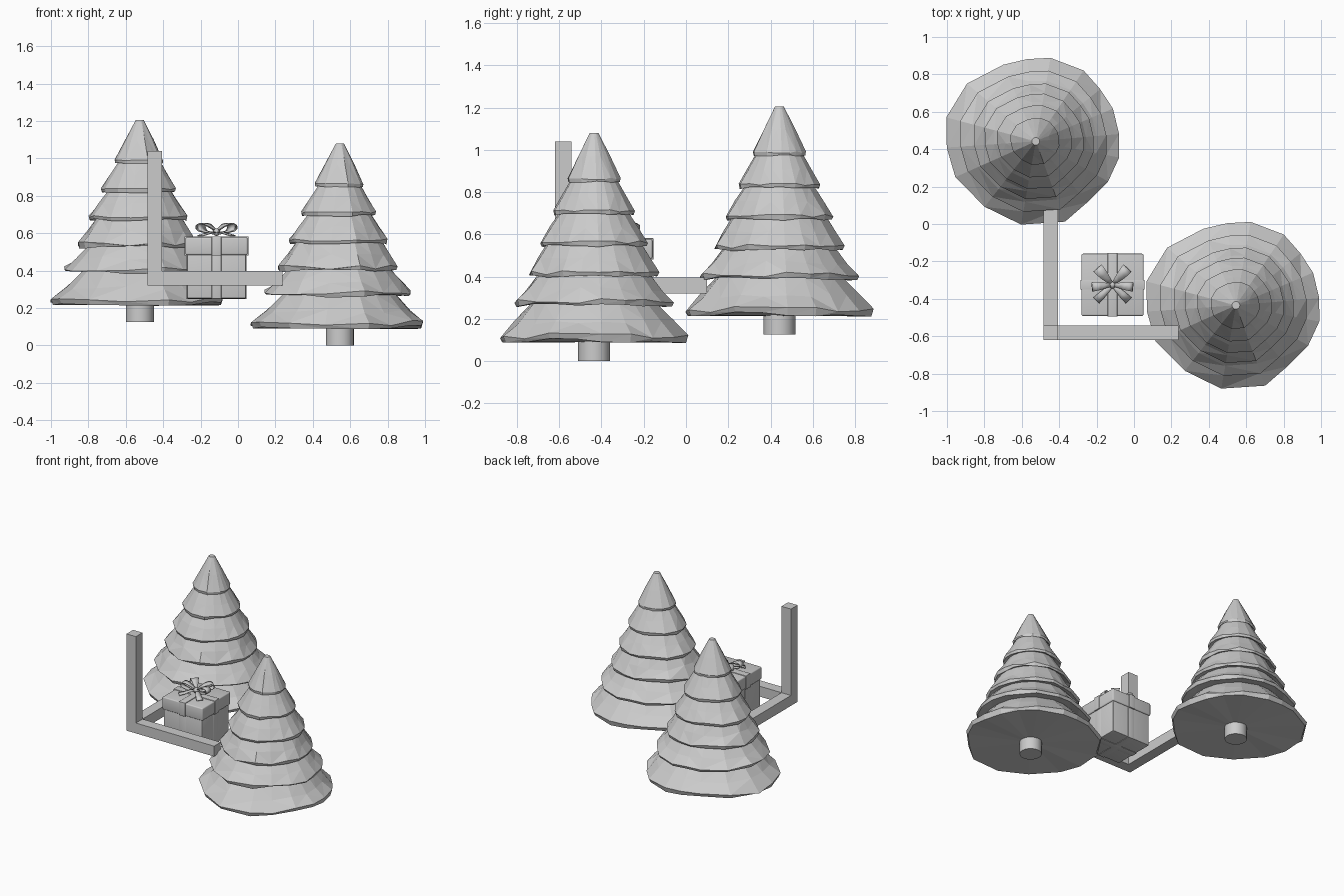
import bpy, bmesh, math, random
from mathutils import Vector, Matrix

if "Cube" in bpy.data.objects:
    bpy.data.objects.remove(bpy.data.objects["Cube"])


def finish(name, bm, smooth=False):
    bmesh.ops.recalc_face_normals(bm, faces=bm.faces[:])
    me = bpy.data.meshes.new(name)
    bm.to_mesh(me)
    bm.free()
    ob = bpy.data.objects.new(name, me)
    bpy.context.collection.objects.link(ob)
    if smooth:
        bpy.ops.object.select_all(action='DESELECT')
        ob.select_set(True)
        bpy.context.view_layer.objects.active = ob
        bpy.ops.object.shade_smooth_by_angle(angle=math.radians(40))
    return ob


def box(name, lo, hi, bevel=0.0):
    bm = bmesh.new()
    lo, hi = Vector(lo), Vector(hi)
    bmesh.ops.create_cube(bm, size=1, matrix=Matrix.Translation((lo + hi) / 2)
                          @ Matrix.Diagonal((*(hi - lo), 1)))
    if bevel:
        bmesh.ops.bevel(bm, geom=bm.edges[:], offset=bevel, segments=3,
                        profile=0.5, affect='EDGES')
    return finish(name, bm, bevel > 0)


# Foliage: uneven lowest outline as (angle, radius)
OUTLINE = [(5, .445), (23, .446), (39, .441), (56, .455), (80, .451), (96, .44),
           (113, .443), (140, .478), (165, .493), (184, .475), (204, .469),
           (232, .442), (260, .45), (290, .455), (310, .425), (331, .44), (349, .452)]
# Tiers: lip height, rim radius, neck radius, neck height, jaggedness
TIERS = [(.085, .455, .305, .27, 1.0), (.255, .385, .27, .41, .8),
         (.39, .315, .225, .56, .7), (.54, .26, .165, .705, .5),
         (.69, .197, .11, .86, .4), (.845, .128, .021, 1.08, .3)]


def tree(prefix, pos):
    rnd = random.Random(4)
    bm = bmesh.new()
    rings = []

    def ring(radius, z, wobble, dz):
        vs = []
        for a, r in OUTLINE:
            k = 1 + (r / .453 - 1) * wobble
            t = math.radians(a)
            vs.append(bm.verts.new((radius * k * math.cos(t), radius * k * math.sin(t),
                                    z + rnd.uniform(-dz, dz))))
        rings.append(vs)

    for z, r, neck, ztop, j in TIERS:
        ring(r * .975, z + .012 * j, 1, .012 * j)
        ring(r, z + .012 + .022 * j, 1, .016 * j)
        ring(r * .52 + neck * .48, z * .5 + ztop * .5 + .008, .7, .012 * j)
        ring(neck, ztop, .3, 0)
    n = len(OUTLINE)
    for a, b in zip(rings, rings[1:]):
        for i in range(n):
            k = (i + 1) % n
            bm.faces.new((a[i], a[k], b[k], b[i]))
    bm.faces.new(rings[-1])
    hub = bm.verts.new((0, 0, .09))
    for i in range(n):
        bm.faces.new((rings[0][(i + 1) % n], rings[0][i], hub))
    bmesh.ops.triangulate(bm, faces=[f for f in bm.faces if len(f.verts) == 4])
    finish(prefix + "_foliage", bm).location = pos

    # Trunk
    bm = bmesh.new()
    bmesh.ops.create_cone(bm, cap_ends=True, segments=20, radius1=.075, radius2=.075,
                          depth=.13, matrix=Matrix.Translation((0, 0, .065)))
    finish(prefix + "_trunk", bm, True).location = pos


tree("front_tree", (.545, -.435, 0))
tree("back_tree", (-.525, .442, .125))

# Three-way corner frame
box("frame_post", (-.485, -.62, .32), (-.407, -.542, 1.04))
box("frame_side_arm", (-.407, -.62, .32), (.237, -.542, .397))
box("frame_back_arm", (-.485, -.542, .32), (-.407, .1, .397))

# Gift box, lid and ribbon bands
GX, GY = -.115, -.325


def centred(name, sx, sy, z0, z1, bevel=0.0):
    box(name, (GX - sx / 2, GY - sy / 2, z0), (GX + sx / 2, GY + sy / 2, z1), bevel)


centred("gift_body", .315, .315, .252, .49, .004)
centred("gift_lid", .332, .332, .484, .577, .008)
for tag, swap in (("across", False), ("along", True)):
    for part, length, z0, z1 in (("body", .321, .249, .488), ("lid", .341, .48, .582)):
        size = (.052, length) if swap else (length, .052)
        centred(f"ribbon_{part}_{tag}", *size, z0, z1, .002)


# Bow strips: path points are (distance out, height, half width)
def strip(name, path, angle):
    bm = bmesh.new()
    rows = [[bm.verts.new((d, s * w, h)) for s in (-1, 1)] for d, h, w in path]
    for a, b in zip(rows, rows[1:]):
        bm.faces.new((a[0], a[1], b[1], b[0]))
    ob = finish(name, bm, True)
    ob.location = (GX, GY, .59)
    ob.rotation_euler.z = math.radians(angle)
    mod = ob.modifiers.new("thickness", 'SOLIDIFY')
    mod.thickness = .006
    mod.offset = 0


LOOP = [(.005, .022, .010), (.035, .04, .016), (.07, .056, .024), (.098, .061, .028),
        (.115, .052, .029), (.118, .036, .028), (.105, .023, .026), (.07, .014, .02),
        (.035, .008, .014), (.005, .006, .010)]
TAIL = [(.005, .012, .010), (.04, .016, .015), (.075, .006, .019), (.12, -.004, .022)]
for i, a in enumerate((48, 132, 186, 354)):
    strip(f"bow_loop_{i + 1}", LOOP if i < 2 else [(d * .92, h, w * .85) for d, h, w in LOOP], a)
for i, a in enumerate((224, 316)):
    strip(f"bow_tail_{i + 1}", TAIL, a)

# Bow knot
bm = bmesh.new()
bmesh.ops.create_uvsphere(bm, u_segments=16, v_segments=8, radius=.02,
                          matrix=Matrix.Translation((GX, GY, .605)))
finish("bow_knot", bm, True)
